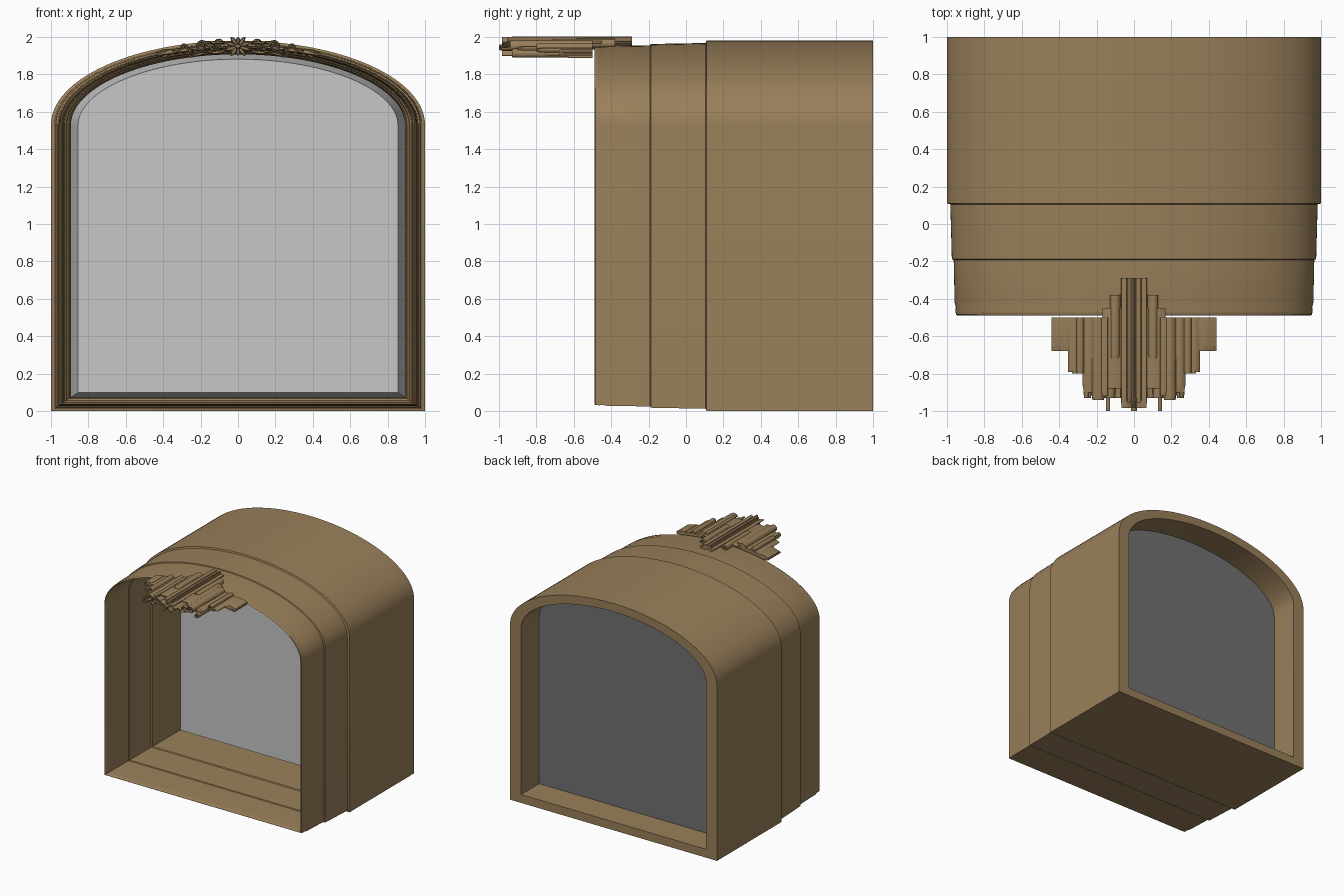
import bpy, bmesh, math
from mathutils import Vector

if "Cube" in bpy.data.objects:
    bpy.data.objects.remove(bpy.data.objects["Cube"])

ZS = 0.68                     # rim offsets are thinner in z than in x


def material(name, rgb):
    m = bpy.data.materials.new(name)
    m.diffuse_color = (*rgb, 1)
    m.use_nodes = True
    m.node_tree.nodes["Principled BSDF"].inputs["Base Color"].default_value = m.diffuse_color
    return m


GOLD = material("antique_gold", (0.32, 0.214, 0.103))
GLASS = material("mirror_glass", (0.57, 0.57, 0.57))
BACKING = material("dark_backing", (0.165, 0.165, 0.165))


def finish(name, bm, mats, angle=35):
    bmesh.ops.recalc_face_normals(bm, faces=bm.faces[:])
    me = bpy.data.meshes.new(name)
    bm.to_mesh(me)
    bm.free()
    for m in mats:
        me.materials.append(m)
    for p in me.polygons:
        p.use_smooth = True
    me.set_sharp_from_angle(angle=math.radians(angle))
    ob = bpy.data.objects.new(name, me)
    bpy.context.collection.objects.link(ob)
    return ob


# arched outline: straight sides, flat foot, half-ellipse top
N = 56
outline = [Vector((-1, 0)), Vector((1, 0))]
for i in range(N + 1):
    a = math.pi * i / N
    outline.append(Vector((math.cos(a), (1.53 + 0.45 * math.sin(a)) / ZS)))


def ring(bm, d, y):
    """Outline moved inward by d with mitred corners, placed at depth y."""
    verts, n = [], len(outline)
    for i, p in enumerate(outline):
        e1 = (p - outline[i - 1]).normalized()
        e2 = (outline[(i + 1) % n] - p).normalized()
        n1, n2 = Vector((-e1.y, e1.x)), Vector((-e2.y, e2.x))
        q = p + (n1 + n2) * (d / (1 + n1.dot(n2)))
        verts.append(bm.verts.new((q.x, y, q.y * ZS)))
    return verts


def bridge(bm, a, b):
    n = len(a)
    for i in range(n):
        j = (i + 1) % n
        bm.faces.new((a[i], a[j], b[j], b[i]))


# frame: stepped moulding swept around the arch (inset, depth)
profile = [(0, 1), (0, 0.11), (0.018, 0.105), (0.026, -0.188), (0.036, -0.192),
           (0.041, -0.42), (0.047, -0.445), (0.045, -0.465), (0.049, -0.485),
           (0.055, -0.49), (0.061, -0.48), (0.066, -0.44), (0.074, -0.19),
           (0.083, -0.185), (0.088, 0.105), (0.097, 0.112), (0.107, 0.42),
           (0.107, 1)]
bm = bmesh.new()
rings = [ring(bm, d, y) for d, y in profile]
for k in range(len(rings)):
    bridge(bm, rings[k], rings[(k + 1) % len(rings)])
finish("arched_frame", bm, [GOLD])

# mirror pane with bevelled front edge, and dark back
bm = bmesh.new()
r = [ring(bm, d, y) for d, y in [(0.145, 0.43), (0.105, 0.58), (0.105, 0.75)]]
bridge(bm, r[0], r[1])
bridge(bm, r[1], r[2])
bm.faces.new(r[0])
bm.faces.new(r[2]).material_index = 1
finish("mirror_pane", bm, [GLASS, BACKING], 10)


# crest carving: ribbons in the xz plane drawn out along y
def ribbon(bm, path, widths, back, front):
    n = len(path)
    pts = [Vector(p) for p in path]
    loops = []
    for y, s in ((back, 1), (front + 0.06 * (back - front), 0.95), (front, 0.5)):
        left, right = [], []
        for i, p in enumerate(pts):
            t = (pts[min(i + 1, n - 1)] - pts[max(i - 1, 0)]).normalized()
            o = Vector((-t.y, t.x)) * widths[i] * s
            left.append(bm.verts.new((p.x + o.x, y, p.y + o.y)))
            right.append(bm.verts.new((p.x - o.x, y, p.y - o.y)))
        loops.append((left, right))
    for (l, rr) in (loops[0], loops[-1]):
        for i in range(n - 1):
            bm.faces.new((l[i], l[i + 1], rr[i + 1], rr[i]))
    for (l0, r0), (l1, r1) in zip(loops, loops[1:]):
        bridge(bm, l0 + r0[::-1], l1 + r1[::-1])


def leaf(bm, x, z, length, angle, w, back, front, bend=0.0):
    path, widths, n = [(x, z)], [], 7
    for i in range(n):
        a = math.radians(angle + bend * i / n)
        px, pz = path[-1]
        path.append((px + length / n * math.cos(a), pz + length / n * math.sin(a)))
    widths = [w * (0.2 + 0.8 * math.sin(math.pi * (0.12 + 0.88 * i / n))) for i in range(n + 1)]
    ribbon(bm, path, widths, back, front)


def scroll(bm, x, z, rad, start, turns, w, back, front):
    n = 18
    path, widths = [], []
    for i in range(n + 1):
        t = i / n
        a = math.radians(start) + turns * 2 * math.pi * t
        q = rad * (1 - 0.75 * t)
        path.append((x + q * math.cos(a), z + q * math.sin(a)))
        widths.append(w * (1 - 0.5 * t))
    ribbon(bm, path, widths, back, front)


def band(x, dz=0.0):
    return 1.53 + 0.42 * math.sqrt(1 - (x / 0.96) ** 2) + dz


def garland(bm, x0, x1, dz, w, back, front):
    n = 10
    path = [(x0 + (x1 - x0) * i / n, band(x0 + (x1 - x0) * i / n, dz)) for i in range(n + 1)]
    ribbon(bm, path, [w * (0.25 + 0.75 * math.sin(math.pi * (0.1 + 0.85 * i / n)))
                      for i in range(n + 1)], back, front)


# central rosette
bm = bmesh.new()
for k in range(10):
    a = 90 + 36 * k
    up = math.sin(math.radians(a)) > -0.1
    c, s = math.cos(math.radians(a)), math.sin(math.radians(a))
    leaf(bm, 0.016 * c, 1.95 + 0.014 * s, 0.036 + 0.02 * abs(c), a, 0.013,
         -0.29 if up else -0.5, -0.985 + 0.03 * (k % 2))
leaf(bm, -0.016, 1.95, 0.032, 0, 0.016, -0.4, -1.0)
finish("crest_rosette", bm, [GOLD])

# scrolls and leaves of the right half, mirrored to the left
bm = bmesh.new()
scroll(bm, 0.105, 1.962, 0.025, 180, -1.3, 0.008, -0.38, -0.72)
scroll(bm, 0.125, 1.935, 0.026, 20, 1.3, 0.007, -0.5, -0.93)
scroll(bm, 0.195, 1.948, 0.032, 170, -1.4, 0.008, -0.5, -0.94)
scroll(bm, 0.245, 1.91, 0.022, 90, -1.3, 0.007, -0.5, -0.93)
scroll(bm, 0.29, 1.945, 0.018, 200, -1.2, 0.007, -0.5, -0.80)
leaf(bm, 0.128, 1.935, 0.022, 0, 0.010, -0.5, -1.0)
leaf(bm, 0.07, 1.93, 0.09, -25, 0.010, -0.5, -0.93, 40)
leaf(bm, 0.07, 1.97, 0.10, 5, 0.009, -0.45, -0.88, -20)
leaf(bm, 0.14, 1.975, 0.09, -10, 0.009, -0.5, -0.92, -15)
leaf(bm, 0.17, 1.915, 0.09, -10, 0.009, -0.5, -0.86, -10)
for x, front in ((0.225, -0.88), (0.265, -0.79), (0.305, -0.79), (0.345, -0.68), (0.385, -0.67)):
    leaf(bm, x, band(x, 0.004), 0.05, 5, 0.008, -0.5, front, -35)
    leaf(bm, x - 0.01, band(x, -0.006), 0.04, -45, 0.007, -0.5, front + 0.04, 30)
garland(bm, 0.15, 0.27, 0.0, 0.012, -0.5, -0.9)
garland(bm, 0.22, 0.33, -0.002, 0.012, -0.5, -0.8)
garland(bm, 0.28, 0.44, 0.0, 0.013, -0.5, -0.68)
garland(bm, 0.36, 0.44, 0.014, 0.007, -0.5, -0.66)
carving = finish("crest_scrolls", bm, [GOLD])
mir = carving.modifiers.new("mirror", "MIRROR")
mir.use_mirror_merge = False
